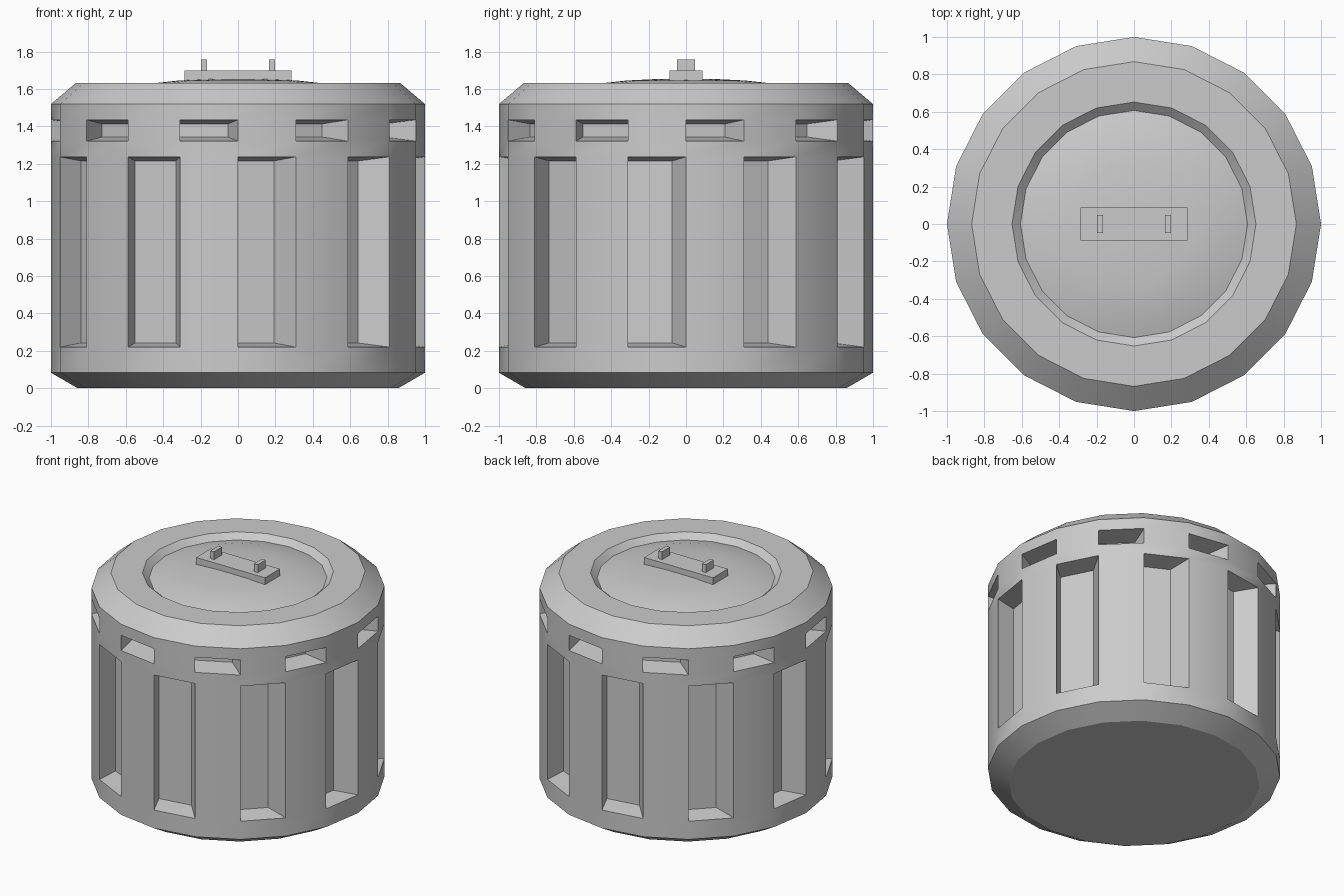
import bpy, bmesh
from math import sin, cos, pi
from mathutils import Vector

if "Cube" in bpy.data.objects:
    bpy.data.objects.remove(bpy.data.objects["Cube"])

SIDES = 20


def finish(name, bm):
    bmesh.ops.recalc_face_normals(bm, faces=bm.faces[:])
    mesh = bpy.data.meshes.new(name)
    bm.to_mesh(mesh)
    bm.free()
    ob = bpy.data.objects.new(name, mesh)
    bpy.context.collection.objects.link(ob)
    bpy.ops.object.select_all(action='DESELECT')
    ob.select_set(True)
    bpy.context.view_layer.objects.active = ob
    bpy.ops.object.shade_smooth_by_angle(angle=0.45)
    return ob


def ring(bm, r, z):
    return [bm.verts.new((r * cos(2 * pi * i / SIDES), r * sin(2 * pi * i / SIDES), z))
            for i in range(SIDES)]


def recess(bm, quad, i, depth, left, right, shrink):
    # Pocket with a slightly skewed floor: left/right are tangential insets
    a = 2 * pi * (i + 0.5) / SIDES
    n, t = Vector((cos(a), sin(a), 0)), Vector((-sin(a), cos(a), 0))
    up = Vector((0, 0, shrink))
    moves = [t * left + up, -t * right + up, -t * right - up, t * left - up]
    floor = [bm.verts.new(v.co - n * depth + m) for v, m in zip(quad, moves)]
    for k in range(4):
        j = (k + 1) % 4
        bm.faces.new((quad[k], quad[j], floor[j], floor[k]))
    bm.faces.new(floor)


# Drum body with alternating pockets and a sunken inner rim
profile = [(0.857, 0), (1, 0.083), (1, 0.22), (1, 1.237), (1, 1.321), (1, 1.435),
           (1, 1.519), (0.868, 1.631), (0.652, 1.631), (0.607, 1.59)]
bm = bmesh.new()
rings = [ring(bm, r, z) for r, z in profile]
bm.faces.new(rings[0][::-1])
for level, (lo, hi) in enumerate(zip(rings, rings[1:])):
    for i in range(SIDES):
        j = (i + 1) % SIDES
        quad = (lo[i], lo[j], hi[j], hi[i])
        if level == 2 and i % 2 == 1:
            recess(bm, quad, i, 0.14, -0.03, 0.097, 0.022)
        elif level == 4 and i % 2 == 0:
            recess(bm, quad, i, 0.15, -0.035, 0.078, 0.022)
        else:
            bm.faces.new(quad)
finish("drum_body", bm)

# Shallow domed lid
bm = bmesh.new()
rings = [ring(bm, r, z) for r, z in
         [(0.607, 1.59), (0.48, 1.627), (0.32, 1.645), (0.16, 1.653)]]
for lo, hi in zip(rings, rings[1:]):
    for i in range(SIDES):
        j = (i + 1) % SIDES
        bm.faces.new((lo[i], lo[j], hi[j], hi[i]))
tip = bm.verts.new((0, 0, 1.656))
for i in range(SIDES):
    bm.faces.new((rings[-1][i], rings[-1][(i + 1) % SIDES], tip))
finish("lid_dome", bm)


def box(name, x0, x1, y, z0, z1):
    bm = bmesh.new()
    bmesh.ops.create_cube(bm, size=1)
    for v in bm.verts:
        v.co = ((x0 + x1) / 2 + v.co.x * (x1 - x0), v.co.y * 2 * y,
                (z0 + z1) / 2 + v.co.z * (z1 - z0))
    finish(name, bm)


# Plate and two small posts on the lid
box("lid_plate", -0.287, 0.287, 0.088, 1.64, 1.698)
for side, x in (("left", -0.182), ("right", 0.182)):
    box("lid_post_" + side, x - 0.016, x + 0.016, 0.047, 1.69, 1.757)
